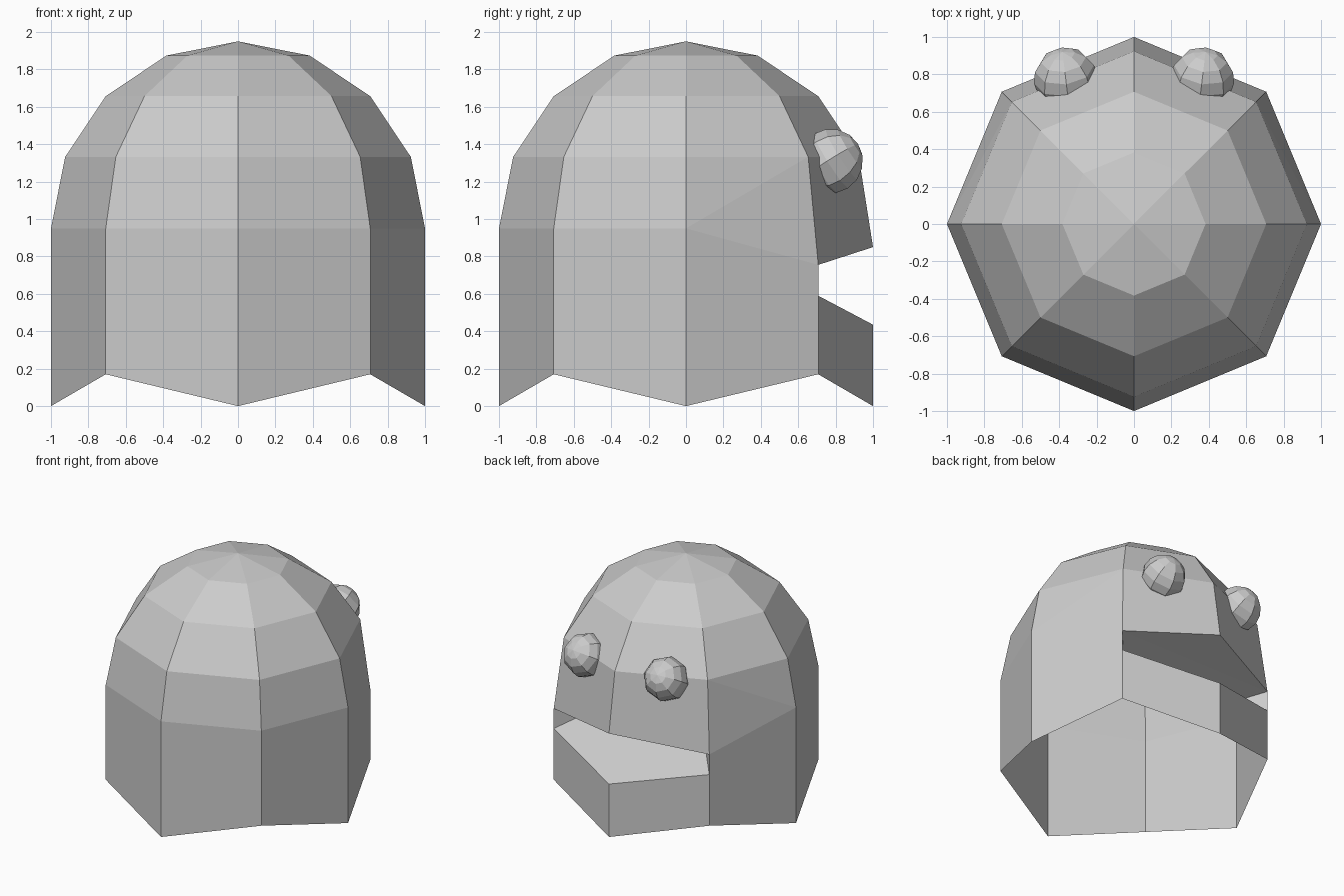
import bpy, bmesh
from math import sin, cos, pi
from mathutils import Vector, Matrix

if "Cube" in bpy.data.objects:
    bpy.data.objects.remove(bpy.data.objects["Cube"])

N = 8
BASE = 0.95


def finish(bm, name):
    bmesh.ops.recalc_face_normals(bm, faces=bm.faces)
    me = bpy.data.meshes.new(name)
    bm.to_mesh(me)
    bm.free()
    ob = bpy.data.objects.new(name, me)
    bpy.context.collection.objects.link(ob)
    return ob


# Body: eight-sided shell, zigzag hem, open underneath, dome on top
bm = bmesh.new()


def ring(radius, height):
    return [bm.verts.new((radius * cos(i * pi / 4), radius * sin(i * pi / 4), height(i)))
            for i in range(N)]


lip_z = {1: 0.755, 2: 0.85, 3: 0.755}
hem = ring(1, lambda i: 0.17 if i % 2 else 0)
waist = ring(1, lambda i: lip_z.get(i, BASE))
dome = [ring(cos(k * pi / 8), lambda i, k=k: BASE + sin(k * pi / 8)) for k in (1, 2, 3)]
apex = bm.verts.new((0, 0, BASE + 1))

# Lower lip on the back side (+y) and the inner corners of the mouth
d = cos(pi / 4)
lower = {1: bm.verts.new((d, d, 0.59)), 2: bm.verts.new((0, 1, 0.435)),
         3: bm.verts.new((-d, d, 0.59))}
inner = {1: bm.verts.new((0.54, 0.52, 0.69)), 3: bm.verts.new((-0.54, 0.52, 0.69))}

for i in range(N):
    j = (i + 1) % N
    # walls, with the mouth gap between lower lip and waist
    if i in (1, 2):
        bm.faces.new((hem[i], hem[j], lower[j], lower[i]))
    elif i == 0:
        bm.faces.new((hem[0], hem[1], lower[1], waist[1], waist[0]))
    elif i == 3:
        bm.faces.new((hem[3], hem[4], waist[4], waist[3], lower[3]))
    else:
        bm.faces.new((hem[i], hem[j], waist[j], waist[i]))
    # first dome band; the quads beside the mouth are bent
    a, b, c, e = waist[i], waist[j], dome[0][j], dome[0][i]
    if i == 0:
        bm.faces.new((a, b, c))
        bm.faces.new((a, c, e))
    elif i == 3:
        bm.faces.new((a, b, e))
        bm.faces.new((b, c, e))
    else:
        bm.faces.new((a, b, c, e))
    for lo, hi in zip(dome, dome[1:]):
        bm.faces.new((lo[i], lo[j], hi[j], hi[i]))
    bm.faces.new((dome[-1][i], dome[-1][j], apex))

# Mouth wedge: floor, roof and two corner triangles
for lip in (lower, waist):
    bm.faces.new((lip[1], lip[2], lip[3]))
    bm.faces.new((lip[1], lip[3], inner[1]))
    bm.faces.new((lip[3], inner[3], inner[1]))
for k in (1, 3):
    bm.faces.new((lower[k], waist[k], inner[k]))
finish(bm, "body")

# Eyes: small faceted balls half sunk in the face
for side, name in ((1, "eye_right"), (-1, "eye_left")):
    eb = bmesh.new()
    rot = Vector((side * 0.1, 0.82, 0.52)).to_track_quat('Z', 'Y').to_matrix().to_4x4()
    bmesh.ops.create_uvsphere(eb, u_segments=8, v_segments=8, radius=0.172,
                              matrix=Matrix.Translation((side * 0.365, 0.775, 1.31)) @ rot)
    finish(eb, name)

# centre the height so the hem stands on z = 0 (already true by construction)
